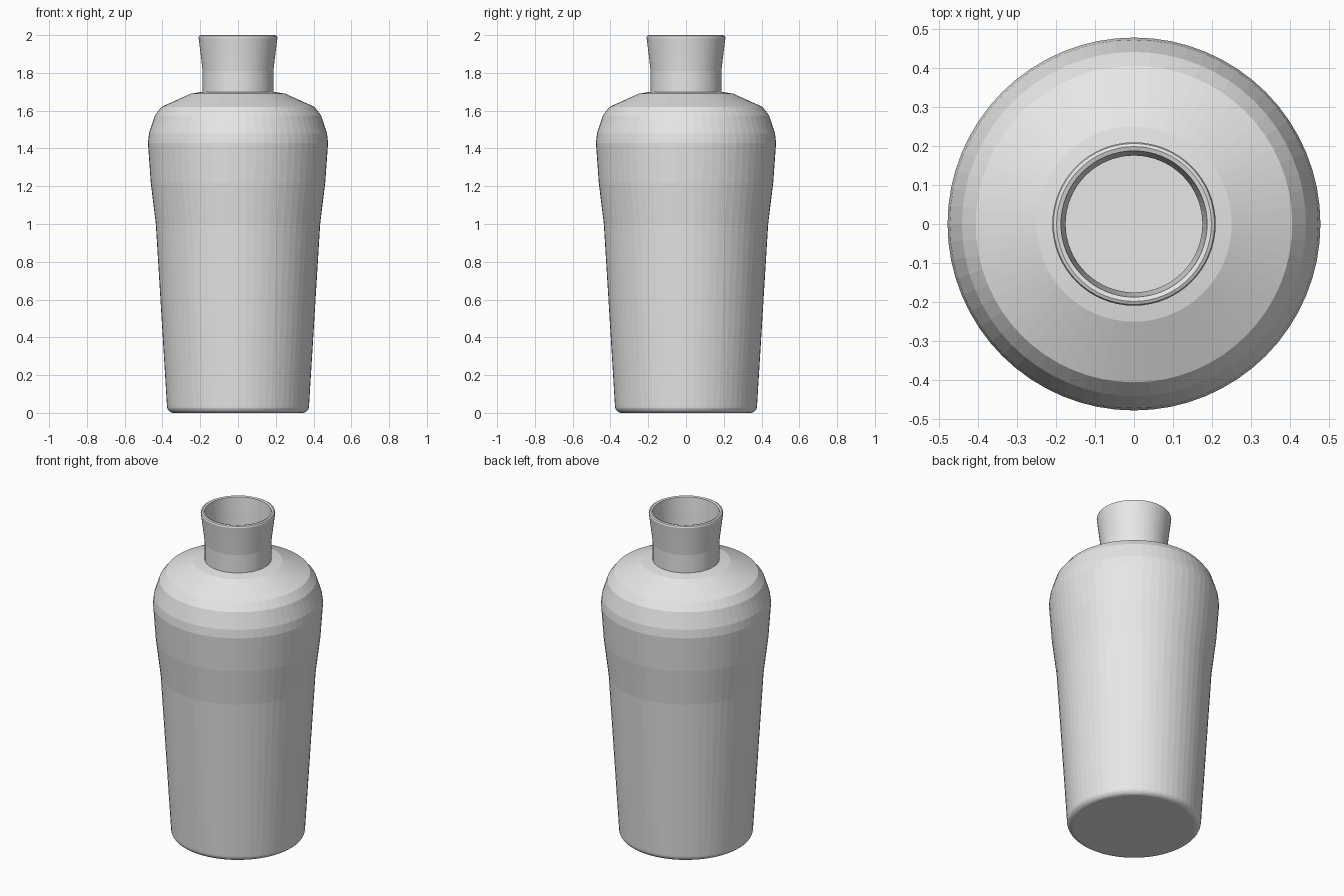
import bpy, bmesh, math

if "Cube" in bpy.data.objects:
    bpy.data.objects.remove(bpy.data.objects["Cube"])

SIDES = 64

glaze = bpy.data.materials.new("light_grey")
glaze.diffuse_color = (0.8, 0.8, 0.8, 1.0)
glaze.use_nodes = True
glaze.node_tree.nodes["Principled BSDF"].inputs["Base Color"].default_value = glaze.diffuse_color

# Rounded foot edge
R_FOOT, FOOT = 0.376, 0.035
foot = [(R_FOOT - FOOT + FOOT * math.sin(math.radians(a)),
         FOOT - FOOT * math.cos(math.radians(a))) for a in range(0, 91, 15)]

# Outer wall, shoulder, neck and rim (radius, height)
outer = foot + [
    (0.435, 1.0), (0.462, 1.22), (0.477, 1.43), (0.471, 1.48), (0.44, 1.575),
    (0.405, 1.62), (0.25, 1.69), (0.187, 1.70), (0.187, 1.81),
    (0.199, 1.91), (0.209, 1.987), (0.206, 1.996), (0.198, 2.0),
]
# Hollow inside, running from the rim down to the floor
inner = [
    (0.187, 1.996), (0.181, 1.91), (0.175, 1.81), (0.175, 1.688),
    (0.25, 1.676), (0.396, 1.61), (0.43, 1.567), (0.459, 1.48), (0.465, 1.43),
    (0.45, 1.22), (0.423, 1.0), (0.366, 0.04), (0.345, 0.018),
]


def lathe(name, profile, material):
    """Revolve a profile round z, capping both ends."""
    bm = bmesh.new()
    rings = []
    for r, z in profile:
        rings.append([bm.verts.new((r * math.cos(2 * math.pi * i / SIDES),
                                    r * math.sin(2 * math.pi * i / SIDES), z))
                      for i in range(SIDES)])
    for a, b in zip(rings, rings[1:]):
        for i in range(SIDES):
            j = (i + 1) % SIDES
            bm.faces.new((a[i], a[j], b[j], b[i]))
    bm.faces.new(rings[0][::-1])   # underside
    bm.faces.new(rings[-1])        # inner floor
    mesh = bpy.data.meshes.new(name)
    bm.to_mesh(mesh)
    bm.free()
    mesh.materials.append(material)
    obj = bpy.data.objects.new(name, mesh)
    bpy.context.collection.objects.link(obj)
    return obj


lathe("vase", outer + inner, glaze)
